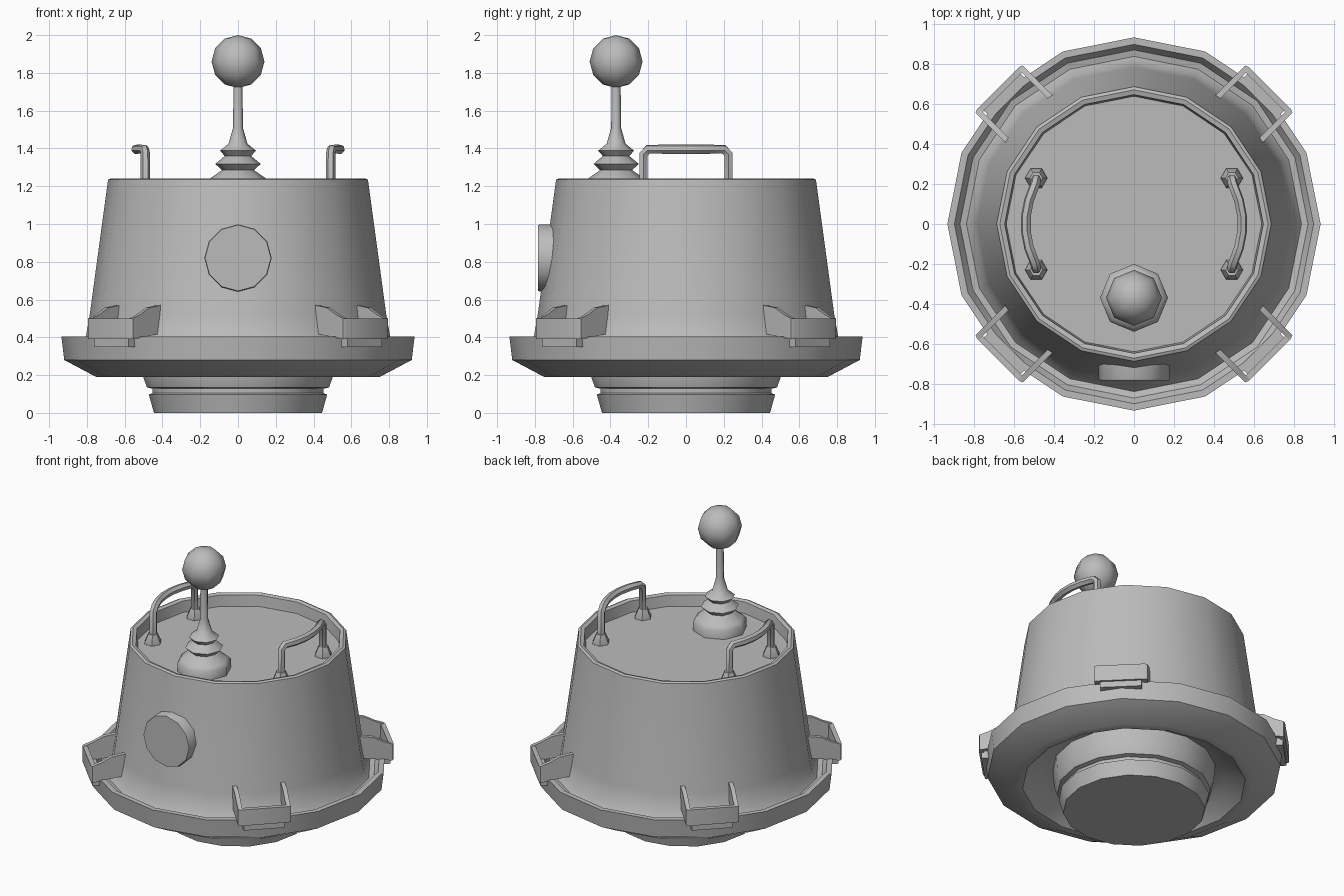
import bpy, bmesh, math
from mathutils import Matrix, Vector

if "Cube" in bpy.data.objects:
    bpy.data.objects.remove(bpy.data.objects["Cube"])

grey = bpy.data.materials.new("plain_grey")
grey.diffuse_color = (0.5, 0.5, 0.5, 1)
grey.use_nodes = True
grey.node_tree.nodes["Principled BSDF"].inputs["Base Color"].default_value = grey.diffuse_color


def finish(name, bm, angle=35):
    bmesh.ops.recalc_face_normals(bm, faces=bm.faces)
    me = bpy.data.meshes.new(name)
    bm.to_mesh(me)
    bm.free()
    ob = bpy.data.objects.new(name, me)
    bpy.context.collection.objects.link(ob)
    me.materials.append(grey)
    bpy.ops.object.select_all(action='DESELECT')
    ob.select_set(True)
    bpy.context.view_layer.objects.active = ob
    bpy.ops.object.shade_smooth_by_angle(angle=math.radians(angle))
    return ob


def lathe(name, profile, sides, angle=35, loc=(0, 0, 0), rot=None):
    """Spin an (r, z) profile about z; r = 0 ends become poles."""
    bm = bmesh.new()
    rings = []
    for r, z in profile:
        n = 1 if r == 0 else sides
        rings.append([bm.verts.new((r * math.cos(2 * math.pi * i / sides),
                                    r * math.sin(2 * math.pi * i / sides), z)) for i in range(n)])
    for a, b in zip(rings, rings[1:]):
        for i in range(sides):
            j = (i + 1) % sides
            quad = [a[i % len(a)], a[j % len(a)], b[j % len(b)], b[i % len(b)]]
            bm.faces.new(list(dict.fromkeys(quad)))
    mat = Matrix.Translation(loc) @ (rot or Matrix())
    bmesh.ops.transform(bm, matrix=mat, verts=bm.verts)
    return finish(name, bm, angle)


def tube(name, pts, radius):
    cu = bpy.data.curves.new(name, 'CURVE')
    cu.dimensions = '3D'
    cu.bevel_depth = radius
    cu.bevel_resolution = 1
    cu.use_fill_caps = True
    sp = cu.splines.new('POLY')
    sp.points.add(len(pts) - 1)
    for p, c in zip(sp.points, pts):
        p.co = (*c, 1)
    cu.materials.append(grey)
    ob = bpy.data.objects.new(name, cu)
    bpy.context.collection.objects.link(ob)
    bpy.ops.object.select_all(action='DESELECT')
    ob.select_set(True)
    bpy.context.view_layer.objects.active = ob
    bpy.ops.object.convert(target='MESH')
    bpy.ops.object.shade_smooth_by_angle(angle=math.radians(50))


def prism(bm, pts, offset):
    """Extrude a closed outline along an offset vector."""
    face = bm.faces.new([bm.verts.new(p) for p in pts])
    new = bmesh.ops.extrude_face_region(bm, geom=[face])['geom']
    bmesh.ops.translate(bm, vec=offset, verts=[v for v in new if isinstance(v, bmesh.types.BMVert)])
    bm.faces.ensure_lookup_table()
    if not face.is_valid or len(face.link_loops if hasattr(face, 'link_loops') else face.loops) == 0:
        return
    if all(len(e.link_faces) < 2 for e in face.edges):
        bm.faces.remove(face)


# Stepped base plug with a groove
lathe("base", [(0, 0), (0.445, 0), (0.472, 0.097), (0.452, 0.105), (0.452, 0.128),
               (0.482, 0.135), (0.502, 0.19), (0.51, 0.31)], 16)

# Flared rim with a trough on top and a recess underneath
lathe("rim", [(0.50, 0.31), (0.60, 0.28), (0.70, 0.19), (0.75, 0.19), (0.92, 0.28),
              (0.935, 0.405), (0.90, 0.405), (0.872, 0.36), (0.79, 0.34)], 16)

# Tapered body with a raised lip around the sunken lid
lathe("body", [(0.845, 0.345), (0.808, 0.39), (0.785, 0.52), (0.688, 1.235), (0.672, 1.242),
               (0.648, 1.235), (0.64, 1.16), (0, 1.16)], 16)

# Round porthole on the front
lathe("front_disc", [(0, 0.62), (0.178, 0.62), (0.178, 0.775), (0.174, 0.783), (0, 0.783)], 12,
      loc=(0, 0, 0.82), rot=Matrix.Rotation(math.pi / 2, 4, 'X'))

# Antenna: bellows foot, stem and ball
lathe("antenna", [(0, 1.15), (0.17, 1.15), (0.17, 1.22), (0.15, 1.24), (0.085, 1.285),
                  (0.12, 1.318), (0.07, 1.36), (0.095, 1.388), (0.05, 1.425),
                  (0.026, 1.51), (0.024, 1.75)], 8, angle=50, loc=(0, -0.37, 0))
ball = [(0.14 * math.sin(math.pi * k / 6) if 0 < k < 6 else 0,
         -0.14 * math.cos(math.pi * k / 6)) for k in range(7)]
lathe("antenna_ball", ball, 8, angle=60, loc=(0, -0.37, 1.86))

# Bowed grab handles with conical feet
for side, label in ((1, "right"), (-1, "left")):
    path = [(0.49, -0.225, 1.16), (0.49, -0.225, 1.37), (0.495, -0.20, 1.396)]
    path += [(0.543 - 0.048 * (y / 0.2) ** 2, y, 1.396) for y in (-0.12, -0.04, 0.04, 0.12)]
    path += [(x, -y, z) for x, y, z in reversed(path[:3])]
    tube(label + "_handle", [(side * x, y, z) for x, y, z in path], 0.025)
    for y in (-0.23, 0.23):
        lathe(label + "_handle_foot", [(0.056, 1.155), (0.056, 1.17), (0.032, 1.225), (0, 1.225)],
              6, loc=(side * 0.49, y, 0))

# Four U-shaped clips hooked over the rim at the diagonals
arm = [(0.745, 0.57), (0.83, 0.557), (0.90, 0.52), (0.955, 0.50), (0.955, 0.39), (0.745, 0.42)]
for k in range(4):
    bm = bmesh.new()
    for v in (-0.167, 0.139):
        prism(bm, [(u, v, z) for u, z in arm], Vector((0, 0.028, 0)))
    plate = [(0.932, -0.167), (0.955, -0.167), (0.962, -0.15), (0.962, 0.15), (0.955, 0.167), (0.932, 0.167)]
    prism(bm, [(u, v, 0.39) for u, v in plate], Vector((0, 0, 0.11)))
    tab = [(0.88, -0.13), (0.948, -0.13), (0.948, 0.13), (0.88, 0.13)]
    prism(bm, [(u, v, 0.35) for u, v in tab], Vector((0, 0, 0.06)))
    bmesh.ops.rotate(bm, matrix=Matrix.Rotation(math.pi / 4 + k * math.pi / 2, 3, 'Z'), verts=bm.verts)
    finish("rim_clip", bm, 30)
